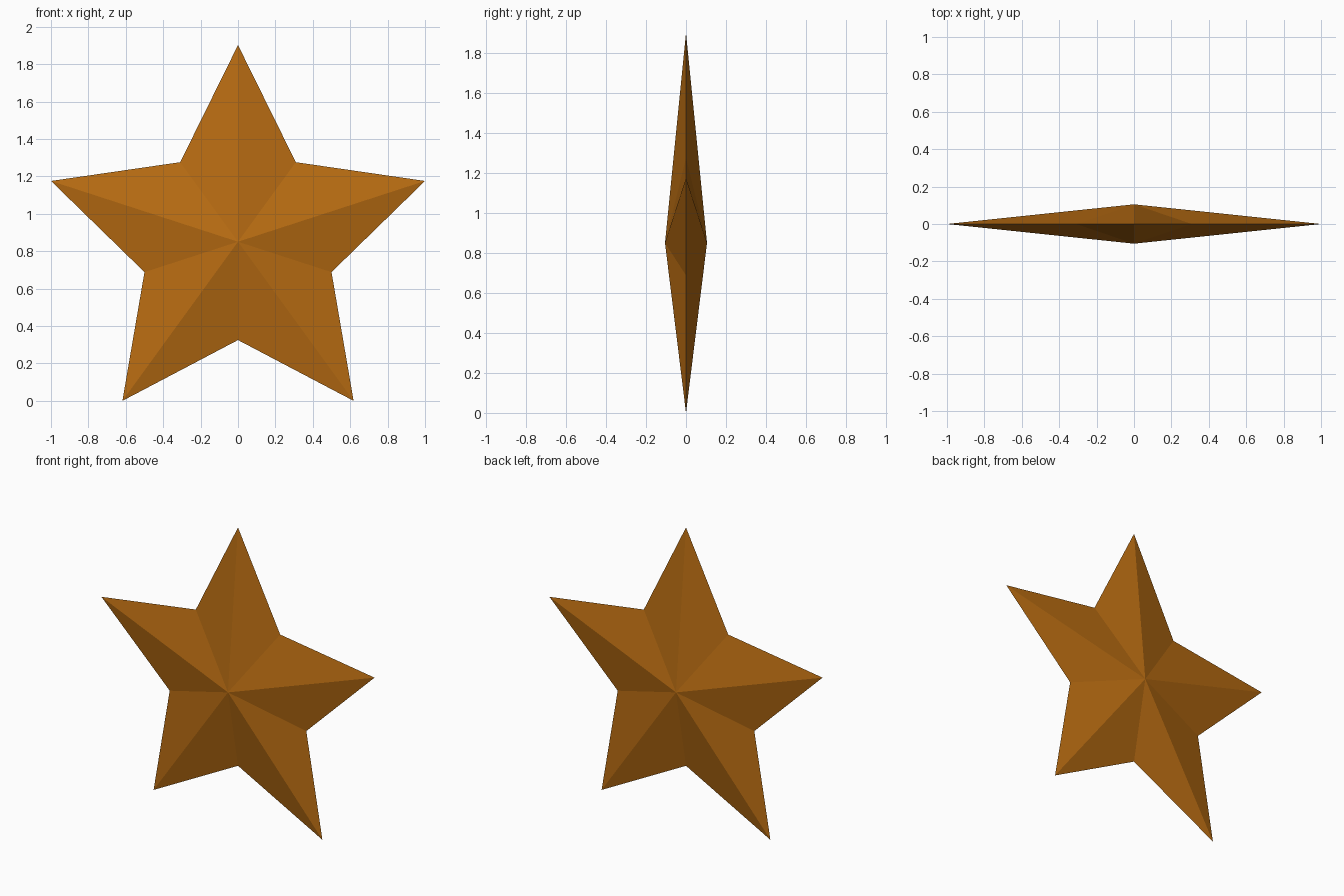
import bpy
import bmesh
from math import sin, cos, pi

if "Cube" in bpy.data.objects:
    bpy.data.objects.remove(bpy.data.objects["Cube"], do_unlink=True)

POINTS = 5
OUTER = 1 / sin(2 * pi / POINTS)   # tips span two units
INNER = OUTER / 2
DEPTH = OUTER / 10
CENTRE = OUTER * cos(pi / POINTS)  # lower tips rest on the ground


def make_material(name, colour):
    mat = bpy.data.materials.new(name)
    mat.use_nodes = True
    mat.diffuse_color = colour
    mat.node_tree.nodes["Principled BSDF"].inputs["Base Color"].default_value = colour
    return mat


# Star outline, alternating tips and notches
bm = bmesh.new()
rim = []
for i in range(2 * POINTS):
    radius = INNER if i % 2 else OUTER
    angle = i * pi / POINTS
    rim.append(bm.verts.new((radius * sin(angle), 0, CENTRE + radius * cos(angle))))

# Facets rising to a front and a back peak
for y in (-DEPTH, DEPTH):
    peak = bm.verts.new((0, y, CENTRE))
    for a, b in zip(rim, rim[1:] + rim[:1]):
        bm.faces.new((a, b, peak))
bmesh.ops.recalc_face_normals(bm, faces=bm.faces)

mesh = bpy.data.meshes.new("star")
bm.to_mesh(mesh)
bm.free()
mesh.materials.append(make_material("amber gold", (0.48, 0.15, 0.006, 1)))
star = bpy.data.objects.new("star", mesh)
bpy.context.collection.objects.link(star)
